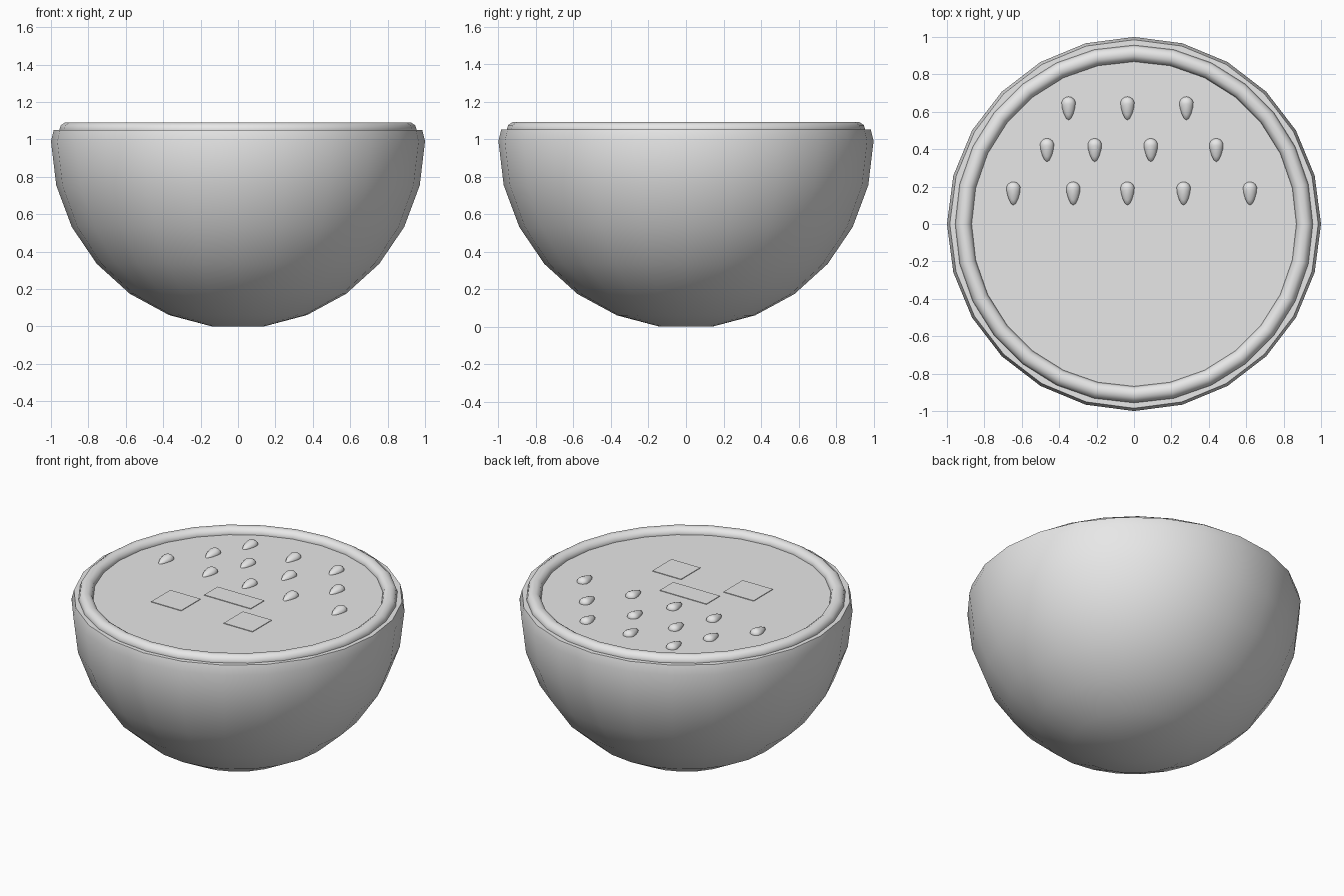
import bpy, bmesh
from math import sin, cos, pi, radians
from mathutils import Matrix

cube = bpy.data.objects.get("Cube")
if cube:
    bpy.data.objects.remove(cube, do_unlink=True)

grey = bpy.data.materials.new("plain grey")
grey.use_nodes = True
grey.diffuse_color = (0.8, 0.8, 0.8, 1)
grey.node_tree.nodes["Principled BSDF"].inputs["Base Color"].default_value = grey.diffuse_color

TOP = 1.05          # height of the flat cut face


def finish(name, bm, angle=40):
    bmesh.ops.recalc_face_normals(bm, faces=bm.faces)
    mesh = bpy.data.meshes.new(name)
    bm.to_mesh(mesh)
    bm.free()
    obj = bpy.data.objects.new(name, mesh)
    bpy.context.collection.objects.link(obj)
    mesh.materials.append(grey)
    bpy.ops.object.select_all(action='DESELECT')
    obj.select_set(True)
    bpy.context.view_layer.objects.active = obj
    bpy.ops.object.shade_smooth_by_angle(angle=radians(angle))
    return obj


def lathe(name, profile, sides, closed=False):
    """Revolve (radius, height) points; open profiles get flat end caps."""
    bm = bmesh.new()
    rings = [[bm.verts.new((r * cos(2 * pi * i / sides), r * sin(2 * pi * i / sides), z))
              for i in range(sides)] for r, z in profile]
    pairs = list(zip(rings, rings[1:]))
    if closed:
        pairs.append((rings[-1], rings[0]))
    else:
        bm.faces.new(rings[0])
        bm.faces.new(rings[-1])
    for a, b in pairs:
        for i in range(sides):
            j = (i + 1) % sides
            bm.faces.new((a[i], a[j], b[j], b[i]))
    return finish(name, bm)


# Half-sphere body with a small flat foot and a flat cut top
arc = [radians(8 + 82 * i / 6) for i in range(7)]
body_profile = [(sin(a), 0.99 - 0.99 * cos(a) / cos(arc[0])) for a in arc]
lathe("body", body_profile + [(0.985, TOP)], 24)

# Rounded ring lying on the cut face
ring_profile = [(0.912 + 0.044 * cos(2 * pi * i / 10), TOP + 0.042 * sin(2 * pi * i / 10))
                for i in range(10)]
lathe("rim_ring", ring_profile, 28, closed=True)


# Teardrop seeds, round at the back and tapering forward into the surface
def seed(name, x, y):
    bm = bmesh.new()
    bmesh.ops.create_uvsphere(bm, u_segments=14, v_segments=8, radius=0.038)
    for v in bm.verts:
        if v.co.y < 0:
            t = -v.co.y / 0.038
            v.co.x *= 1 - 0.25 * t
            v.co.y *= 2.3
            v.co.z *= 1 - 0.3 * t
        v.co.z *= 0.8
    bmesh.ops.translate(bm, verts=bm.verts, vec=(x, y, TOP))
    finish(name, bm, 60)


rows = {0.643: (-0.35, -0.035, 0.28),
        0.42: (-0.465, -0.21, 0.09, 0.44),
        0.188: (-0.645, -0.325, -0.035, 0.265, 0.62)}
for r, (y, xs) in enumerate(rows.items(), 1):
    for c, x in enumerate(xs, 1):
        seed(f"seed_{r}_{c}", x, y)


# Thin rectangular plates
def plate(name, x, y, w, d):
    bm = bmesh.new()
    bmesh.ops.create_cube(bm, size=1, matrix=Matrix.Translation((x, y, TOP))
                          @ Matrix.Diagonal((w, d, 0.008, 1)))
    finish(name, bm)


plate("centre_plate", 0, -0.04, 0.34, 0.14)
plate("right_plate", -0.265, -0.27, 0.22, 0.2)
plate("left_plate", 0.26, -0.27, 0.21, 0.2)
